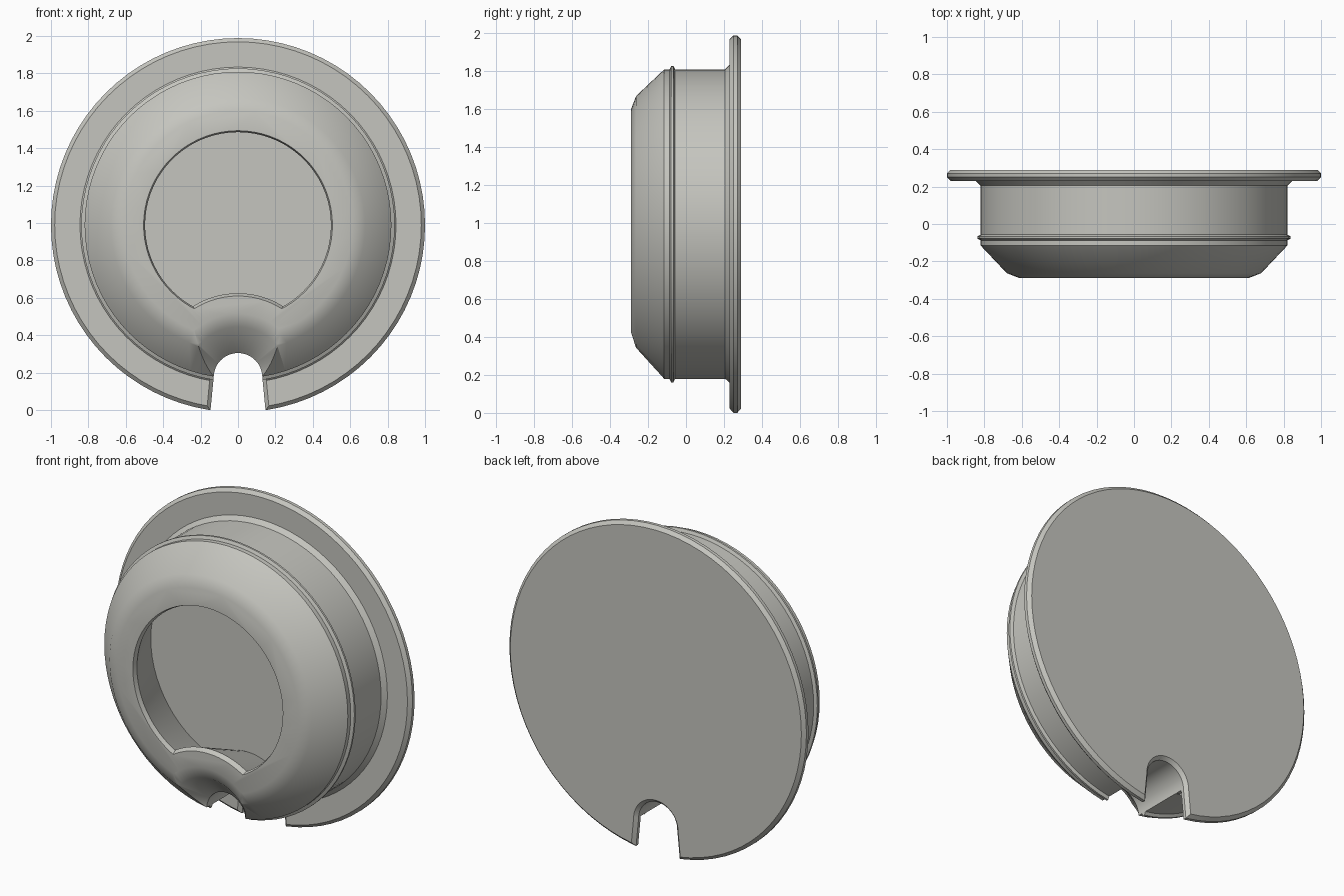
import bpy, bmesh, math

if "Cube" in bpy.data.objects:
    bpy.data.objects.remove(bpy.data.objects["Cube"])

CZ = 0.989      # height of the main axis
CABLE_Z = 0.175  # height of the cable axis


def make_object(name, bm):
    bmesh.ops.recalc_face_normals(bm, faces=bm.faces)
    mesh = bpy.data.meshes.new(name)
    bm.to_mesh(mesh)
    bm.free()
    obj = bpy.data.objects.new(name, mesh)
    bpy.context.collection.objects.link(obj)
    return obj


def skin(name, rings):
    """Closed solid through a list of equal-length point rings."""
    bm = bmesh.new()
    loops = [[bm.verts.new(p) for p in ring] for ring in rings]
    n = len(loops[0])
    for a, b in zip(loops, loops[1:]):
        for i in range(n):
            j = (i + 1) % n
            bm.faces.new((a[i], a[j], b[j], b[i]))
    bm.faces.new(loops[0])
    bm.faces.new(loops[-1])
    return make_object(name, bm)


def lathe(name, profile, cz, n=72):
    """Solid of (radius, y) points turned about a y axis at height cz."""
    rings = []
    for r, y in profile:
        rings.append([(r * math.cos(2 * math.pi * i / n), y,
                       cz + r * math.sin(2 * math.pi * i / n)) for i in range(n)])
    return skin(name, rings)


def subtract(target, cutter):
    mod = target.modifiers.new("cut", 'BOOLEAN')
    mod.operation = 'DIFFERENCE'
    mod.solver = 'EXACT'
    mod.object = cutter
    bpy.context.view_layer.objects.active = target
    bpy.ops.object.modifier_apply(modifier=mod.name)
    bpy.data.objects.remove(cutter)


# Plug body with rounded nose, snap rib and rear flange
plug = lathe("grommet_plug", [
    (0.61, -0.29), (0.68, -0.263), (0.82, -0.115), (0.82, -0.087),
    (0.838, -0.078), (0.838, -0.066), (0.82, -0.057), (0.82, 0.205),
    (0.845, 0.23), (0.98, 0.23), (1.0, 0.25), (1.0, 0.27), (0.98, 0.29)], CZ, 80)

# Undercut front recess, kept clear of the wall around the cable channel
recess = lathe("recess_cutter", [
    (0.512, -0.33), (0.505, -0.29), (0.497, -0.262), (0.65, 0.09)], CZ)
channel_wall = lathe("channel_wall", [
    (0.435, -0.36), (0.435, -0.29), (0.45, -0.262), (0.30, 0.09), (0.30, 0.2)], CABLE_Z)
subtract(recess, channel_wall)
subtract(plug, recess)

# Flared cable channel
channel = lathe("channel_cutter", [
    (0.38, -0.31), (0.34, -0.29), (0.27, -0.263), (0.13, -0.115),
    (0.13, 0.27), (0.16, 0.30)], CABLE_Z)
subtract(plug, channel)

# Slot below the channel, open at the flange edge
slot_rings = []
for y, add in [(-0.4, 0), (0.21, 0), (0.212, 0.02), (0.23, 0.02),
               (0.25, 0), (0.27, 0), (0.30, 0.03)]:
    top, low = 0.1295 + add, 0.152 + add
    slot_rings.append([(-low, y, -0.05), (low, y, -0.05),
                       (top, y, 0.179), (-top, y, 0.179)])
subtract(plug, skin("slot_cutter", slot_rings))

# Plain grey finish, smooth shading with crisp edges
grey = bpy.data.materials.new("warm_grey")
grey.diffuse_color = (0.56, 0.56, 0.52, 1)
grey.use_nodes = True
grey.node_tree.nodes["Principled BSDF"].inputs["Base Color"].default_value = grey.diffuse_color
plug.data.materials.clear()
plug.data.materials.append(grey)
for poly in plug.data.polygons:
    poly.material_index = 0
bpy.ops.object.select_all(action='DESELECT')
plug.select_set(True)
bpy.context.view_layer.objects.active = plug
bpy.ops.object.shade_smooth_by_angle(angle=math.radians(30))
